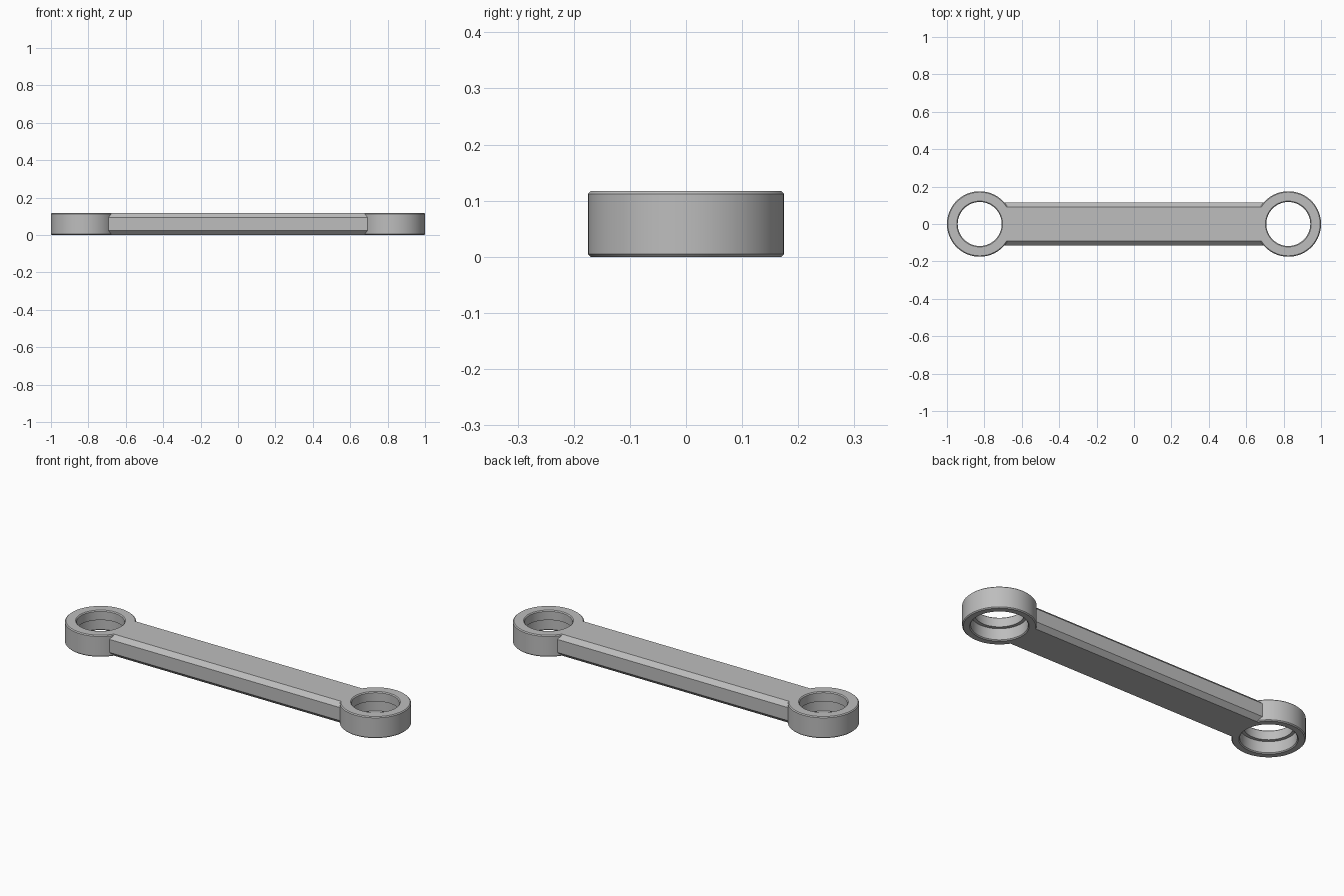
import bpy, bmesh
from math import cos, sin, pi, sqrt, radians

cube = bpy.data.objects.get("Cube")
if cube:
    bpy.data.objects.remove(cube, do_unlink=True)

H = 0.117        # thickness
CX = 0.825       # eye centre
R = 0.175        # eye outer radius
BORE = 0.1175    # upper bore
COUNTER = 0.135  # wider lower bore
W = 0.114        # bar half width
C = 0.023        # bar chamfer
E = 0.005        # small edge break

gray = bpy.data.materials.new("plain gray")
gray.use_nodes = True
color = (0.51, 0.51, 0.51, 1)
gray.diffuse_color = color
gray.node_tree.nodes["Principled BSDF"].inputs["Base Color"].default_value = color


def finish(name, bm):
    bmesh.ops.recalc_face_normals(bm, faces=bm.faces)
    mesh = bpy.data.meshes.new(name)
    bm.to_mesh(mesh)
    bm.free()
    mesh.materials.append(gray)
    obj = bpy.data.objects.new(name, mesh)
    bpy.context.collection.objects.link(obj)
    bpy.ops.object.select_all(action="DESELECT")
    obj.select_set(True)
    bpy.context.view_layer.objects.active = obj
    bpy.ops.object.shade_smooth_by_angle(angle=radians(25))


def lathe_ring(name, cx, profile, steps=96):
    bm = bmesh.new()
    loops = []
    for i in range(steps):
        a = 2 * pi * i / steps
        loops.append([bm.verts.new((cx + r * cos(a), r * sin(a), z)) for r, z in profile])
    n = len(profile)
    for i in range(steps):
        p, q = loops[i], loops[(i + 1) % steps]
        for j in range(n):
            k = (j + 1) % n
            bm.faces.new((p[j], q[j], q[k], p[k]))
    finish(name, bm)


# Stepped eye rings with broken edges
eye = [(R - E, 0), (R, E), (R, H - E), (R - E, H),
       (BORE + E, H), (BORE, H - E), (BORE, 0.065),
       (COUNTER, 0.065), (COUNTER, E), (COUNTER + E, 0)]
lathe_ring("left_eye", CX, eye)
lathe_ring("right_eye", -CX, eye)

# Chamfered bar whose concave ends seat inside the ring walls
flat = W - C
ys = [-W] + [flat * (i / 8 - 1) for i in range(17)] + [W]
bm = bmesh.new()
sections = []
for y in ys:
    cut = max(0, abs(y) - flat)
    x = CX - sqrt((R - 0.01) ** 2 - y * y)
    sections.append([bm.verts.new(p) for p in
                     ((-x, y, cut), (x, y, cut), (x, y, H - cut), (-x, y, H - cut))])
for a, b in zip(sections, sections[1:]):
    for j in range(4):
        k = (j + 1) % 4
        bm.faces.new((a[j], a[k], b[k], b[j]))
bm.faces.new(sections[0])
bm.faces.new(sections[-1])
finish("connecting_bar", bm)
